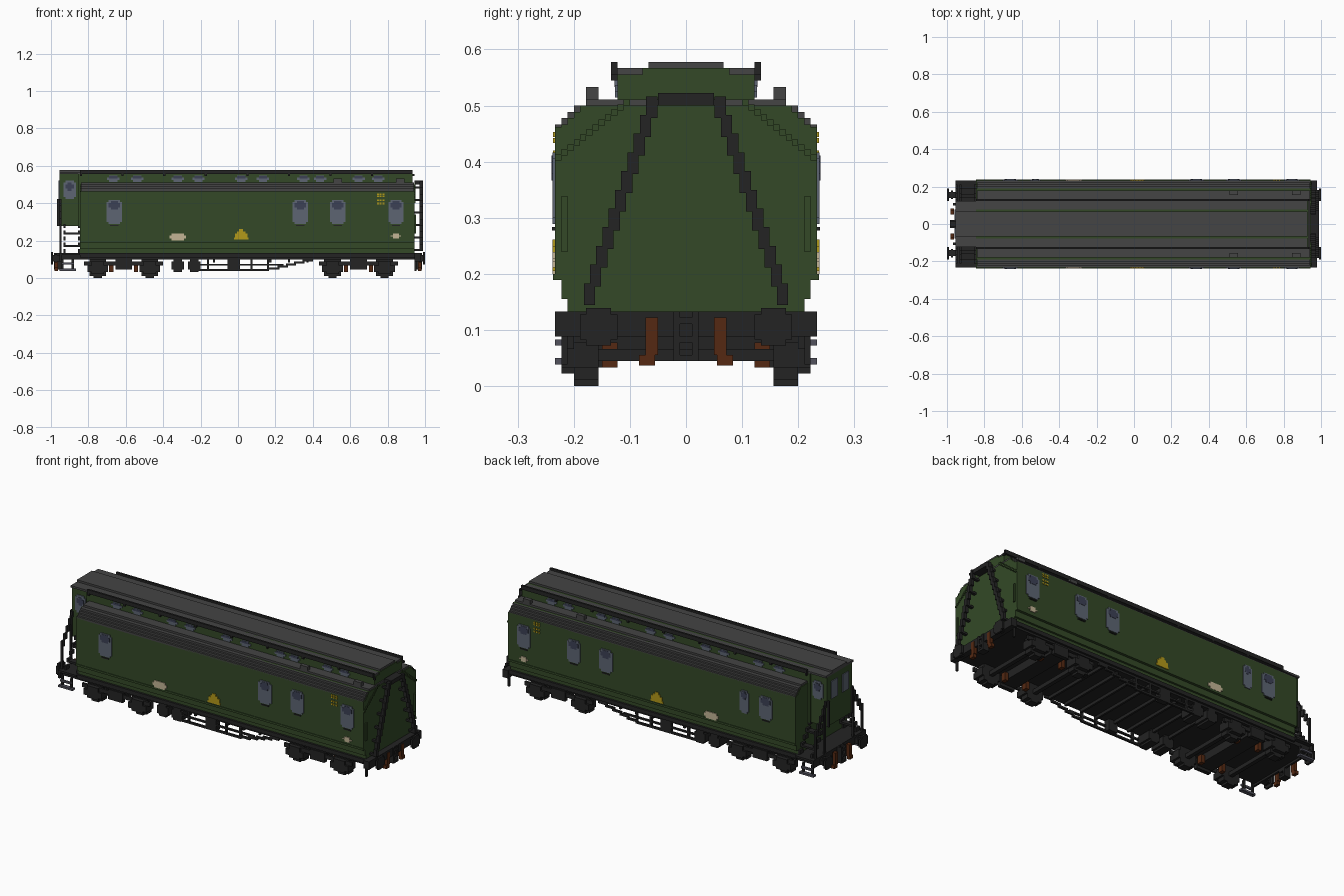
import bpy
import bmesh
from math import sqrt
from mathutils import Matrix, Vector

default_cube = bpy.data.objects.get("Cube")
if default_cube:
    bpy.data.objects.remove(default_cube, do_unlink=True)

UNIT = 1 / 90  # edge of one block; every size below is in blocks


def material(name, red, green, blue):
    mat = bpy.data.materials.new(name)
    mat.use_nodes = True
    colour = (red, green, blue, 1)
    mat.diffuse_color = colour
    shader = next(n for n in mat.node_tree.nodes if n.type == "BSDF_PRINCIPLED")
    shader.inputs["Base Color"].default_value = colour
    return mat


green_paint = material("green paint", .033, .066, .02)
roof_grey = material("roof grey", .058, .058, .058)
black_iron = material("black iron", .017, .017, .017)
glass = material("window glass", .11, .13, .17)
dark_glass = material("dark glass", .045, .052, .09)
yellow = material("yellow paint", .45, .32, .01)
cream = material("cream plate", .55, .46, .3)
rust = material("rust hose", .09, .022, .006)
step_grey = material("step grey", .085, .085, .11)


def part(name, mat, boxes, both_sides=False):
    """One object from (x0, x1, y0, y1, z0, z1) boxes, optionally mirrored in y."""
    bm = bmesh.new()
    boxes = list(boxes)
    if both_sides:
        boxes += [(a, b, -d, -c, e, f) for a, b, c, d, e, f in boxes]
    for a, b, c, d, e, f in boxes:
        centre = Vector((a + b, c + d, e + f)) * UNIT / 2
        size = Vector((b - a, d - c, f - e)) * UNIT
        bmesh.ops.create_cube(bm, size=1, matrix=Matrix.LocRotScale(centre, None, size))
    mesh = bpy.data.meshes.new(name)
    bm.to_mesh(mesh)
    bm.free()
    mesh.materials.append(mat)
    obj = bpy.data.objects.new(name, mesh)
    bpy.context.collection.objects.link(obj)
    return obj


def layers(x0, x1, steps):
    """Stacked full-width slabs from (half width, bottom, top)."""
    return [(x0, x1, -half, half, low, high) for half, low, high in steps]


def disc(axis, x, y, z, radius, thick):
    """Stepped disc facing along x or y; y or x is where it starts."""
    boxes = []
    for row in range(-radius, radius):
        half = round(sqrt(radius ** 2 - (row + .5) ** 2))
        low, high = z + row, z + row + 1
        if axis == "y":
            boxes.append((x - half, x + half, y, y + thick, low, high))
        else:
            boxes.append((x, x + thick, y - half, y + half, low, high))
    return boxes


def rounded(x, half, low, high, front, depth=.4):
    """Side plate with notched corners."""
    return [(x - half, x + half, front, front + depth, low + 1, high - 1),
            (x - half + 1, x + half - 1, front, front + depth, low, high)]


REAR, NOSE = -76, 85   # ends of the main body
WALL = 21              # half width of the main body

# Main body, stepped lower roof and raised upper deck
part("body", green_paint, layers(REAR, NOSE, [
    (19, 12, 14), (20, 14, 17), (WALL, 17, 41.6), (20, 41.6, 42),
    (19, 42, 43), (18, 43, 44), (17, 44, 45)]))
part("lower_roof", roof_grey, layers(REAR + .4, NOSE - .4, [
    (WALL, 41, 42), (20, 42, 43), (19, 43, 44), (18, 44, 45), (16, 45, 46)]))
part("side_moulding", green_paint, [(REAR, NOSE, WALL, WALL + .3, 17, 18)], True)
part("upper_deck", green_paint, layers(REAR, NOSE - 1, [(11, 45, 50), (7, 50, 51)]))
part("upper_roof", roof_grey, layers(REAR - 10, NOSE - 1.4, [(11, 50, 51), (6, 51, 52)]))
part("roof_rail", black_iron, [(REAR, NOSE - 1, 11, 12, 50, 52)]
     + [(x, x + 1, 11, 12, 49, 50) for x in range(REAR, NOSE, 20)], True)
part("roof_vents", roof_grey, [(x - 2, x + 2, 14, 16, 46, 48) for x in (48, 78)], True)

# Raised cabin above the open platform
part("cabin", green_paint, [(REAR - 10, REAR, -10, 10, 25, 50)])
part("cabin_side_windows", glass, rounded(-81, 3, 38, 47, 10), True)
part("cabin_side_blinds", dark_glass, rounded(-81, 2, 42, 46, 10.4, .2), True)
part("cabin_end_windows", glass, [(REAR - 10.4, REAR - 10, 2, 7, 38, 47)], True)
part("cabin_corner_trim", green_paint, [(REAR - 1, REAR, 10, 11, 25, 50)], True)

# Platform, stairs and handrails
part("platform", black_iron, [(REAR - 9, REAR, -WALL, WALL, 11, 12),
                              (REAR - 10, REAR - 9, -WALL, WALL, 8, 12)])
stairs, rails = [], []
for k in range(5):
    outer, height = 19 - 2 * k, 12 + 3 * k
    stairs += [(x, x + 1, outer - 3, outer, height, height + 2) for x in (REAR - 8, REAR - 1)]
    if k % 2:
        stairs.append((REAR - 8, REAR, outer - 3, outer, height, height + 1))
    rails.append((REAR - 10, REAR - 9, outer - 2, outer, height + 11, height + 14))
rails += [(REAR - 10, REAR - 9, y, y + 1, 12, top) for y, top in ((18, 24), (11, 36))]
rails.append((REAR - 11, REAR - 10, 9, 10, 25, 38))
part("platform_stairs", black_iron, stairs, True)
part("platform_handrails", black_iron, rails, True)
part("boarding_steps", step_grey, [(-86, -78, 19, WALL, 3.5, 4.5),
                                   (-85, -79, 20, WALL, 6.5, 7.5)], True)
part("step_hangers", black_iron, [(x, x + 1, 19, 20, 3.5, 9) for x in (-85, -80)], True)

# Side windows, with one extra narrow window on the back
MAIN_WINDOWS = (-59.5, 30, 48, 76)
panes, blinds = [], []
for x in MAIN_WINDOWS:
    panes += rounded(x, 3.7, 26, 37.5, WALL)
    blinds += rounded(x, 2.7, 33, 37, WALL + .4, .15)
part("side_windows", glass, panes, True)
part("window_blinds", dark_glass, blinds, True)
part("window_sills", black_iron, [(x - 2, x + 2, WALL, WALL + .5, 25, 25.5)
                                  for x in MAIN_WINDOWS], True)
part("narrow_window", glass, rounded(-47.5, 2.5, 26, 37.5, WALL))
part("narrow_window_blind", dark_glass, rounded(-47.5, 1.7, 33, 37, WALL + .4, .15))

# Upper deck windows
lights, light_blinds = [], []
for x in (-60, -48.5, -29, -19, 1.5, 12, 31.5, 39.5, 58, 67.5):
    lights += rounded(x, 3, 46.3, 49.3, 11)
    light_blinds.append((x - 2, x + 2, 11.4, 11.5, 48, 49))
part("upper_windows", glass, lights, True)
part("upper_window_blinds", dark_glass, light_blinds, True)

# Painted emblem, plates and marking rows
part("emblem", yellow, [(1.5 - half, 1.5 + half, WALL, WALL + .4, low, low + 1)
                        for half, low in ((3.5, 18.5), (3, 19.5), (3, 20.5), (2, 21.5), (1, 22.5))], True)
part("cream_plates", cream, rounded(-29, 4, 18, 21.5, WALL) + rounded(76, 2.5, 19, 21.5, WALL), True)
part("marking_rows", yellow, [(x, x + .8, WALL, WALL + .3, z, z + .8)
                              for x in (67, 68.2, 69.6) for z in (35.5, 37, 39, 40)], True)

# Sloping end frame standing clear of the end wall, with ties
frame = [(NOSE, NOSE + 4, -4.5, 4.5, 45, 47)]
for z in range(13, 46, 3):
    for side in (-1, 1):
        y = side * (15.5 - (z - 13) / 3)
        frame.append((NOSE + 2.3, NOSE + 4, y - .9, y + .9, z, z + 3.5))
        if z % 2:
            frame.append((NOSE, NOSE + 2.3, y - .7, y + .7, z, z + 1))
part("end_frame", black_iron, frame)
part("end_grab_rails", green_paint, [(NOSE, NOSE + .7, 19, 20, 21.5, 30.5)], True)
part("end_corner_trim", green_paint, [(NOSE, NOSE + .4, 9 + k, 10 + k, 45 - k * .8, 46 - k * .8)
                                      for k in range(12)], True)

# Underframe with cross beams
part("underframe", black_iron, [(REAR - 9, NOSE + 3, -19, 19, 9, 12),
                                (NOSE, NOSE + 3, -WALL, WALL, 8, 12)])
part("cross_beams", black_iron, [(x, x + 1, -18, 18, 7.5, 9) for x in range(-30, 36, 9)])
part("side_sill", black_iron, [(REAR, NOSE, 19, 20, 10, 12)], True)
part("end_step_irons", black_iron, [(NOSE, NOSE + 1, 19, 20, 3.5, 9)], True)

# Bogies
for label, centre in (("rear", -55), ("front", 58)):
    wheels, axles, gear = [], [], [(centre - 4, centre + 4, -17, 17, 5, 9)]
    for x in (centre - 12.5, centre + 12.5):
        wheels += disc("y", x, 14, 5, 5, 4)
        axles.append((x - 1, x + 1, -14, 14, 4, 6))
        gear += [(x - 5, x + 5, 18, 20, 3, 6), (x - 3, x + 3, 18, 20, 2, 8)]
        gear += [(x - 5, x + 5, -20, -18, 3, 6), (x - 3, x + 3, -20, -18, 2, 8)]
    for side in (-18.5, 18.5):
        gear.append((centre - 19, centre + 19, side - .5, side + .5, 6, 8))
        gear.append((centre - 4, centre + 4, side - 1, side + 1, 4, 9))
    part(label + "_wheels", black_iron, wheels, True)
    part(label + "_axles", black_iron, axles)
    part(label + "_bogie_frame", black_iron, gear)
    part(label + "_brake_blocks", rust, [(centre + s - 1, centre + s + 1, 11, 13.5, 3, 7)
                                         for s in (-6, 6)], True)

# Truss rods, tanks and battery box below the middle
truss = [(-19, 15, 18, 19, 3.3, 4.3), (-22, 22, 18, 19, 6, 6.8)]
truss += [(x, x + 1, 18, 19, 3.3, 9) for x in (-15, -5, 6, 14)]
truss += [(15 + 4 * k, 20 + 4 * k, 18, 19, 4 + k, 5 + k) for k in range(5)]
truss.append((-4, 1, 16, 19, 3.5, 9))
part("truss_rods", black_iron, truss, True)
part("tanks", black_iron, disc("y", -29, 11, 6, 3, 8) + disc("y", -21, 11, 6, 3, 8), True)

# Buffers, couplings and brake hoses at both ends
for label, end in (("rear", -1), ("front", 1)):
    stock = [(min(end * 86, end * 89), max(end * 86, end * 89), 12.5, 15.5, 8, 11)]
    stock += disc("x", 89 if end > 0 else -90, 14, 9.5, 3, 1)
    stock += disc("x", 87 if end > 0 else -88, 14, 9.5, 2, 1)
    part(label + "_buffers", black_iron, stock, True)
    a, b = sorted((end * 85, end * 88.5))
    part(label + "_coupling", black_iron, [(a, b, -2, -1, 4, 12), (a, b, 1, 2, 4, 12)]
         + [(a, b, -1, 1, z, z + 1) for z in (4, 7, 10)])
    a, b = sorted((end * 86.5, end * 88.3))
    part(label + "_hoses", rust, [(a, b, 4.5, 6.5, 5, 11), (a, b, 5, 7.5, 3.3, 5)], True)
